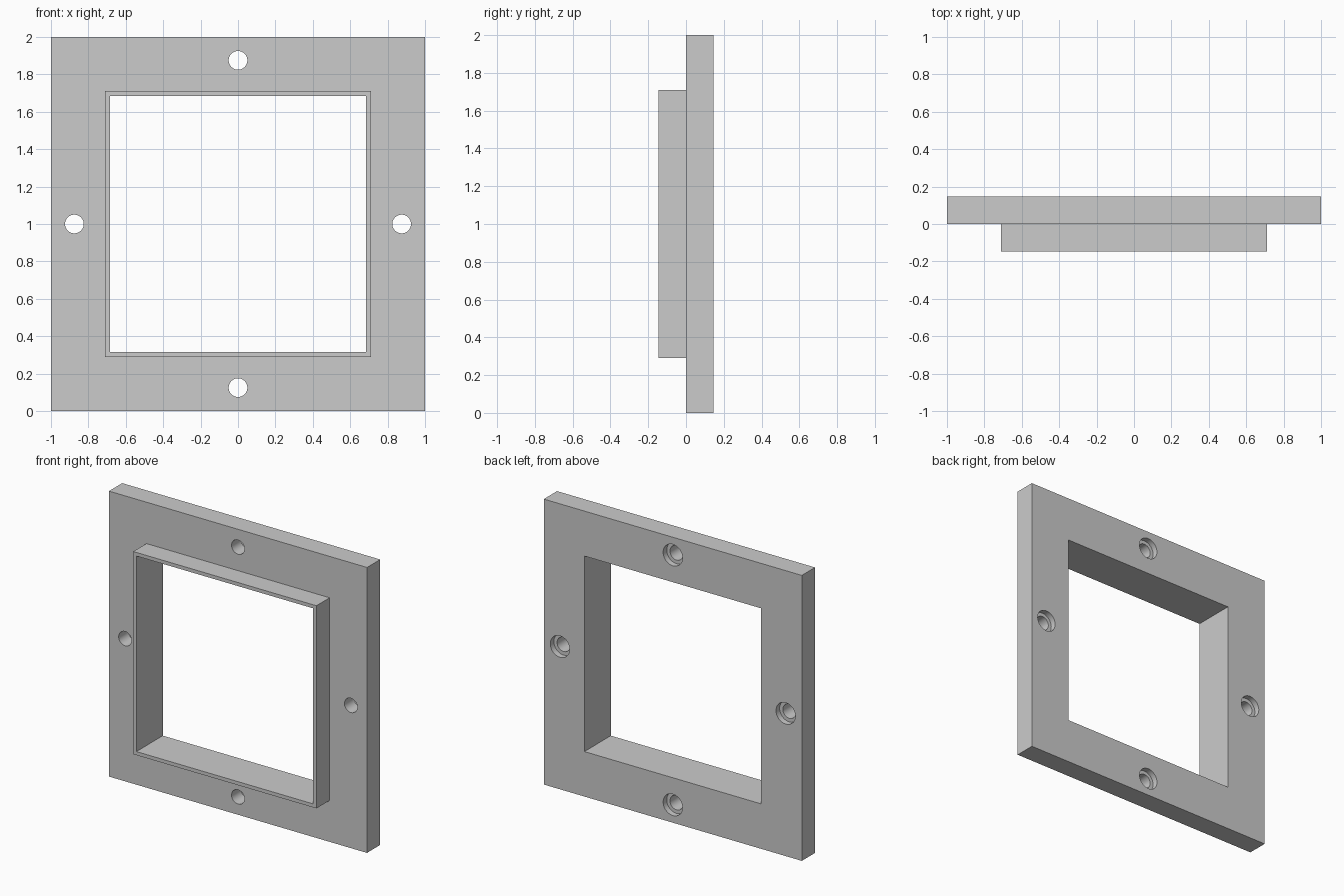
import bpy, bmesh
from math import cos, sin, pi, sqrt

if "Cube" in bpy.data.objects:
    bpy.data.objects.remove(bpy.data.objects["Cube"])

T = 0.146            # plate thickness and lip height
HOLE_OFFSET = 0.875  # bolt hole distance from the centre


def revolve(bm, profile, sides, centre=(0, 0), phase=0.0, scale=1.0, closed=True):
    """Sweep (radius, y) points round an axis along y; cap the ends if open."""
    rings = []
    for r, y in profile:
        rings.append([bm.verts.new((centre[0] + r * scale * cos(phase + 2 * pi * i / sides), y,
                                    centre[1] + r * scale * sin(phase + 2 * pi * i / sides)))
                      for i in range(sides)])
    pairs = list(zip(rings, rings[1:]))
    if closed:
        pairs.append((rings[-1], rings[0]))
    else:
        bm.faces.new(rings[0])
        bm.faces.new(rings[-1])
    for a, b in pairs:
        for i in range(sides):
            j = (i + 1) % sides
            bm.faces.new((a[i], a[j], b[j], b[i]))


def finish(name, bm):
    bmesh.ops.recalc_face_normals(bm, faces=bm.faces)
    mesh = bpy.data.meshes.new(name)
    bm.to_mesh(mesh)
    bm.free()
    obj = bpy.data.objects.new(name, mesh)
    bpy.context.collection.objects.link(obj)
    return obj


# Square flange with a thin raised lip round the opening
bm = bmesh.new()
section = [(1, 0), (1, T), (0.685, T), (0.685, -T), (0.71, -T), (0.71, 0)]
revolve(bm, section, 4, centre=(0, 1), phase=pi / 4, scale=sqrt(2))
frame = finish("flange_frame", bm)

# Four through holes, counterbored from the back
bm = bmesh.new()
bore = [(0.05, -0.05), (0.05, T - 0.04), (0.075, T - 0.04), (0.075, T + 0.05)]
for dx, dz in ((1, 0), (-1, 0), (0, 1), (0, -1)):
    revolve(bm, bore, 48, centre=(dx * HOLE_OFFSET, 1 + dz * HOLE_OFFSET), closed=False)
cutter = finish("bolt_hole_cutter", bm)
cutter.hide_render = True

# Cut the holes and remove the cutter
cut = frame.modifiers.new("bolt_holes", 'BOOLEAN')
cut.operation = 'DIFFERENCE'
cut.solver = 'EXACT'
cut.object = cutter
bpy.context.view_layer.objects.active = frame
frame.select_set(True)
bpy.ops.object.modifier_apply(modifier=cut.name)
bpy.data.objects.remove(cutter)
bpy.ops.object.shade_smooth_by_angle()
